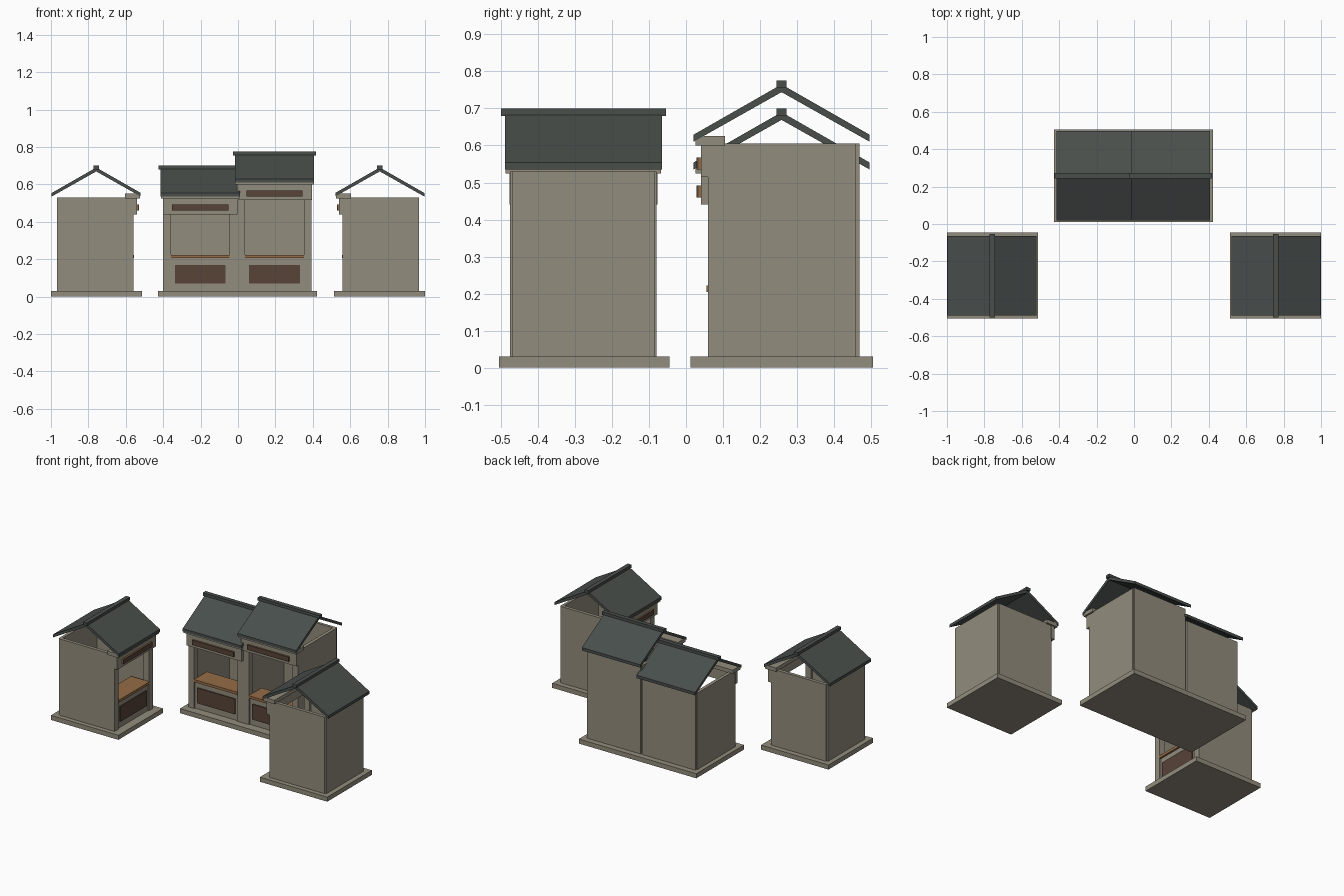
import bpy, bmesh, math
from mathutils import Matrix

if "Cube" in bpy.data.objects:
    bpy.data.objects.remove(bpy.data.objects["Cube"])


def mat(name, rgb):
    m = bpy.data.materials.new(name)
    m.diffuse_color = (*rgb, 1)
    m.use_nodes = True
    m.node_tree.nodes["Principled BSDF"].inputs["Base Color"].default_value = m.diffuse_color
    return m


STONE = mat("warm stone", (0.29, 0.263, 0.205))
ROOF = mat("slate roof", (0.066, 0.077, 0.071))
DARK = mat("dark brown", (0.097, 0.057, 0.039))
WOOD = mat("light wood", (0.30, 0.15, 0.06))


def prism(name, profile, x0, x1, material, M):
    """Extrude a (y, z) profile from x0 to x1."""
    bm = bmesh.new()
    f = bm.faces.new([bm.verts.new((x0, y, z)) for y, z in profile])
    ext = bmesh.ops.extrude_face_region(bm, geom=[f])
    vs = [v for v in ext["geom"] if isinstance(v, bmesh.types.BMVert)]
    bmesh.ops.translate(bm, verts=vs, vec=(x1 - x0, 0, 0))
    bmesh.ops.recalc_face_normals(bm, faces=bm.faces)
    me = bpy.data.meshes.new(name)
    bm.to_mesh(me)
    bm.free()
    me.materials.append(material)
    ob = bpy.data.objects.new(name, me)
    ob.matrix_world = M
    bpy.context.collection.objects.link(ob)


def box(name, x0, x1, y0, y1, z0, z1, material, M=Matrix()):
    prism(name, [(y0, z0), (y1, z0), (y1, z1), (y0, z1)], x0, x1, material, M)


def stall(tag, x, y, angle, h):
    """One stall, front plane at local y = 0 facing -y, wall height h."""
    M = Matrix.Translation((x, y, 0)) @ Matrix.Rotation(math.radians(angle), 4, 'Z')

    def part(name, *a):
        box(f"{tag}_{name}", *a, M)

    # walls and front posts
    part("back_wall", -0.193, 0.193, 0.39, 0.408, 0.03, h, STONE)
    for s, side in ((-1, "left"), (1, "right")):
        part(side + "_wall", *sorted((s * 0.176, s * 0.198)), 0.03, 0.397, 0.03, h, STONE)
        part(side + "_post", *sorted((s * 0.157, s * 0.198)), 0, 0.04, 0.03, h, STONE)
    # lower front panel, dark inset plate and counter
    part("front_panel", -0.157, 0.157, 0.008, 0.035, 0.03, 0.205, STONE)
    part("panel_plate", -0.136, 0.136, 0.001, 0.009, 0.07, 0.17, DARK)
    part("counter", -0.157, 0.157, -0.004, 0.13, 0.205, 0.222, WOOD)
    # header with sign and eaves beam
    part("header", -0.2, 0.2, -0.02, 0.005, h - 0.09, h - 0.005, STONE)
    part("sign_board", -0.15, 0.15, -0.026, -0.02, h - 0.07, h - 0.038, WOOD)
    part("sign_plate", -0.15, 0.15, -0.031, -0.026, h - 0.07, h - 0.038, DARK)
    part("eaves_beam", -0.21, 0.21, -0.035, 0.045, h - 0.005, h + 0.02, STONE)
    # open gabled roof and ridge cap
    c = 0.198
    for s, side in ((-1, "front"), (1, "back")):
        e = c + s * 0.238
        prism(f"{tag}_{side}_roof", [(e, h + 0.005), (e, h + 0.024), (c, h + 0.16), (c, h + 0.139)],
              -0.212, 0.212, ROOF, M)
    part("ridge_cap", -0.223, 0.223, c - 0.014, c + 0.014, h + 0.15, h + 0.17, ROOF)


# plinths
box("centre_plinth", -0.428, 0.422, 0.012, 0.505, 0, 0.03, STONE)
box("left_plinth", -1, -0.512, -0.505, -0.045, 0, 0.03, STONE)
box("right_plinth", 0.512, 1, -0.505, -0.045, 0, 0.03, STONE)

# four stalls
stall("low_centre", -0.202, 0.06, 0, 0.53)
stall("tall_centre", 0.195, 0.06, 0, 0.605)
stall("left", -0.56, -0.277, 90, 0.53)
stall("right", 0.56, -0.277, -90, 0.53)
